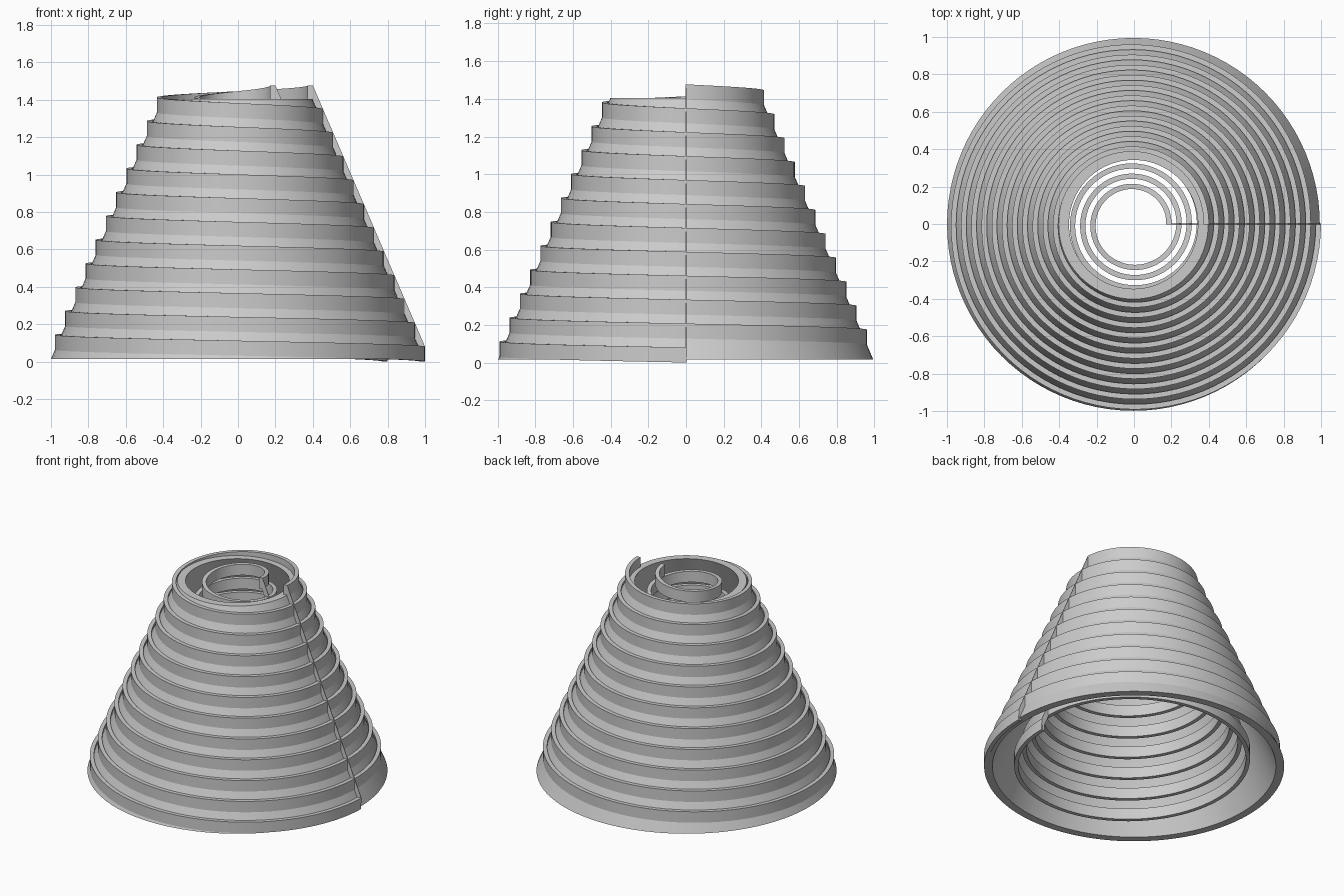
import bpy, bmesh, math

cube = bpy.data.objects.get("Cube")
if cube:
    bpy.data.objects.remove(cube)

TURNS, SEG = 11, 96
PITCH, TAPER = 0.127, 0.6 / 11      # rise and radius loss per turn
BAND_H, BAND_T = 0.08, 0.028        # band height and thickness
R_OUT, R_IN = 1.003, 0.803          # starting radii of the two coils
CX, CY = -0.003, -0.002             # common axis
SLOPE = TAPER / PITCH

grey = bpy.data.materials.new("plain grey")
grey.use_nodes = True
colour = (0.6, 0.6, 0.6, 1)
grey.diffuse_color = colour
grey.node_tree.nodes["Principled BSDF"].inputs["Base Color"].default_value = colour


def finish(name, bm):
    bmesh.ops.recalc_face_normals(bm, faces=bm.faces)
    mesh = bpy.data.meshes.new(name)
    bm.to_mesh(mesh)
    bm.free()
    mesh.materials.append(grey)
    obj = bpy.data.objects.new(name, mesh)
    obj.location = (CX, CY, 0)
    bpy.context.collection.objects.link(obj)
    bpy.ops.object.select_all(action='DESELECT')
    obj.select_set(True)
    bpy.context.view_layer.objects.active = obj
    bpy.ops.object.shade_smooth_by_angle(angle=math.radians(30))
    return obj


def sweep(name, profiles, closed):
    """Join (angle, [(r, z), ...]) sections into a tube."""
    bm = bmesh.new()
    rings = [[bm.verts.new((r * math.cos(a), r * math.sin(a), z)) for r, z in pts]
             for a, pts in profiles]
    pairs = list(zip(rings, rings[1:]))
    if closed:
        pairs.append((rings[-1], rings[0]))
    else:
        bm.faces.new(rings[0])
        bm.faces.new(rings[-1])
    n = len(rings[0])
    for p, q in pairs:
        for i in range(n):
            j = (i + 1) % n
            bm.faces.new((p[i], p[j], q[j], q[i]))
    return finish(name, bm)


def coil(name, start):
    """Rising clockwise band that winds inward."""
    sections = []
    for k in range(TURNS * SEG + 1):
        t = k / SEG
        r, z = start - TAPER * t, PITCH * t
        sections.append((-math.tau * t, [(r, z), (r, z + BAND_H),
                                         (r - BAND_T, z + BAND_H), (r - BAND_T, z)]))
    sweep(name, sections, False)


def seam(name, start):
    """Thin slanted rib joining the turns where the coil starts and ends."""
    top = TURNS * PITCH
    end = start - TURNS * TAPER
    bm = bmesh.new()
    pts = [(start, BAND_H), (end, top + BAND_H), (end - 0.005, top), (start - 0.005, 0)]
    face = bm.faces.new([bm.verts.new((x, 0, z)) for x, z in pts])
    out = bmesh.ops.extrude_face_region(bm, geom=[face])
    for v in out["geom"]:
        if isinstance(v, bmesh.types.BMVert):
            v.co.y += 0.004
    finish(name, bm)


# Hollow cone wall
LOW, HIGH, WALL = 0.015, 1.405, 0.055
r_low, r_high = R_OUT - SLOPE * LOW, R_OUT - SLOPE * HIGH
wall = [(r_low, LOW), (r_high, HIGH), (r_high - WALL, HIGH), (r_low - WALL, LOW)]
sweep("cone_wall", [(math.tau * k / SEG, wall) for k in range(SEG)], True)

# Outer and inner coils with their seams
coil("outer_coil", R_OUT)
seam("outer_seam", R_OUT)
coil("inner_coil", R_IN)
seam("inner_seam", R_IN)
